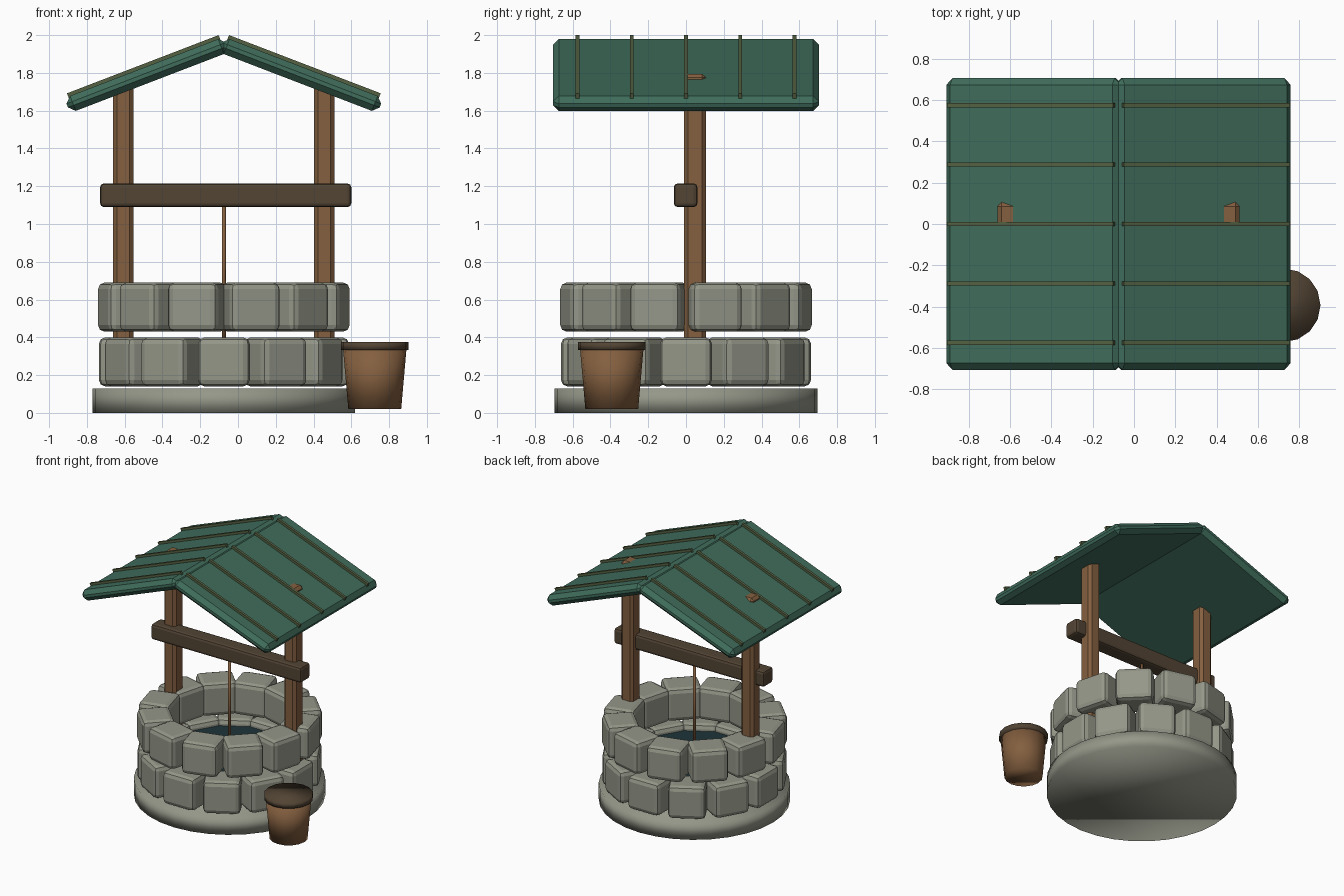
import bpy
from math import radians, sin, cos, pi
from mathutils import Matrix, Vector

cube = bpy.data.objects.get("Cube")
if cube:
    bpy.data.objects.remove(cube, do_unlink=True)

CX = -0.075  # well axis


def material(name, rgb):
    m = bpy.data.materials.new(name)
    m.use_nodes = True
    m.diffuse_color = (*rgb, 1)
    m.node_tree.nodes["Principled BSDF"].inputs["Base Color"].default_value = (*rgb, 1)
    return m


stone = material("grey stone", (0.30, 0.31, 0.25))
wood = material("brown wood", (0.23, 0.115, 0.05))
dark_wood = material("dark wood", (0.085, 0.058, 0.034))
roof_green = material("roof green", (0.05, 0.15, 0.105))
batten_green = material("moss green", (0.09, 0.12, 0.055))
water_blue = material("dark water", (0.012, 0.035, 0.04))


def finish(name, mat, bevel=0, segments=1):
    ob = bpy.context.object
    ob.name = name
    ob.data.materials.append(mat)
    if bevel:
        mod = ob.modifiers.new("Bevel", "BEVEL")
        mod.width, mod.segments = bevel, segments
        mod.limit_method = "ANGLE"
    return ob


def box(name, mat, size, loc, rot=(0, 0, 0), bevel=0, segments=1):
    bpy.ops.mesh.primitive_cube_add(size=1, location=loc, rotation=rot)
    ob = bpy.context.object
    ob.data.transform(Matrix.Diagonal((*size, 1)))
    return finish(name, mat, bevel, segments)


def tube(name, mat, r_low, r_high, z_low, z_high, x=CX, y=0, sides=32, smooth=True):
    bpy.ops.mesh.primitive_cone_add(vertices=sides, radius1=r_low, radius2=r_high,
                                    depth=z_high - z_low, location=(x, y, (z_low + z_high) / 2))
    if smooth:
        bpy.ops.object.shade_smooth()
    return finish(name, mat)


# Round base slab and water
tube("base_slab", stone, 0.695, 0.695, 0, 0.13)
tube("water", water_blue, 0.47, 0.47, 0.30, 0.35, smooth=False)

# Two staggered rings of stone blocks
STONES, DEPTH, OUTER = 12, 0.24, 0.662
for row, (z, shift) in enumerate(((0.27, 0), (0.56, 0.5))):
    for i in range(STONES):
        a = 2 * pi * (i + shift) / STONES
        r = OUTER - DEPTH / 2
        box(f"wall_stone_{row}_{i}", stone, (DEPTH, 0.275, 0.26),
            (CX + r * cos(a), r * sin(a), z), (0, 0, a), 0.035, 2)

# Posts, cross beam and rope
for side, x in (("right", -0.607), ("left", 0.457)):
    box(f"{side}_post", wood, (0.107, 0.115, 1.6), (x, 0.048, 0.995), bevel=0.02)
box("cross_beam", dark_wood, (1.33, 0.125, 0.125), (-0.065, -0.002, 1.152), bevel=0.02, segments=2)
tube("rope", wood, 0.011, 0.011, 0.34, 1.12, sides=8)

# Pitched roof: a chamfered slab and five battens on each side
PITCH = radians(21)
for side, s in (("right", -1), ("left", 1)):
    up = Vector((s * sin(PITCH), 0, cos(PITCH)))
    centre = Vector((CX + s * 0.407, 0, 1.789))
    rot = (0, s * PITCH, 0)
    box(f"roof_{side}", roof_green, (0.904, 1.41, 0.085), centre, rot, 0.032)
    for i in range(5):
        offset = Vector((0, (i - 2) * 0.287, 0))
        box(f"batten_{side}_{i}", batten_green, (0.86, 0.02, 0.028),
            centre + up * 0.047 + offset, rot)

# Lidded bucket beside the well
BX, BY = 0.724, -0.393
tube("bucket", wood, 0.14, 0.168, 0.02, 0.34, BX, BY, 16)
tube("bucket_lid", dark_wood, 0.178, 0.178, 0.332, 0.375, BX, BY, 16)
